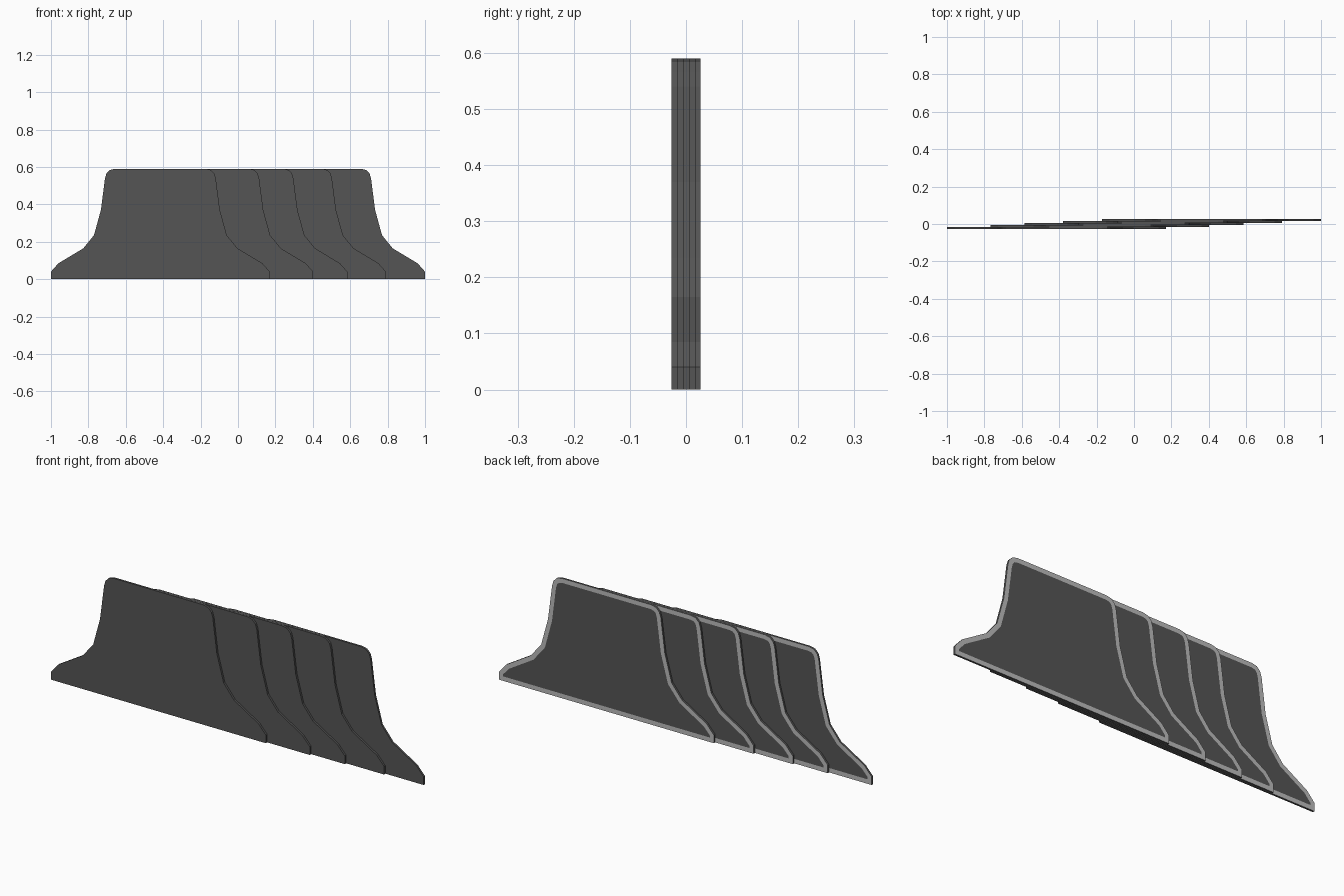
import bpy, bmesh

if "Cube" in bpy.data.objects:
    bpy.data.objects.remove(bpy.data.objects["Cube"])

def material(name, value):
    m = bpy.data.materials.new(name)
    m.diffuse_color = (value, value, value, 1)
    m.use_nodes = True
    m.node_tree.nodes["Principled BSDF"].inputs["Base Color"].default_value = m.diffuse_color
    return m

dark = material("dark_grey", 0.09)
light = material("light_grey", 0.5)

# Right half of the flared plate outline (x, z), bottom to top
HALF = [(0.585, 0), (0.585, 0.04), (0.545, 0.085), (0.412, 0.165), (0.355, 0.235),
        (0.318, 0.37), (0.296, 0.54), (0.288, 0.566), (0.27, 0.584), (0.243, 0.59)]
OUTLINE = HALF + [(-x, z) for x, z in reversed(HALF)]

PITCH = 0.0106      # spacing of the plates in depth
THICK = 0.0100      # plate thickness
RIM = 0.022         # width of the light border on the back

def plate(name, cx, cy):
    bm = bmesh.new()
    front = bm.faces.new([bm.verts.new((x, -THICK / 2, z)) for x, z in OUTLINE])
    # extrude the outline to depth
    ext = bmesh.ops.extrude_face_region(bm, geom=[front], use_keep_orig=True)
    moved = [g for g in ext["geom"] if isinstance(g, bmesh.types.BMVert)]
    bmesh.ops.translate(bm, verts=moved, vec=(0, THICK, 0))
    bmesh.ops.recalc_face_normals(bm, faces=bm.faces)
    # light border inset into the back face
    bm.normal_update()
    back = [f for f in bm.faces if f.normal.y > 0.9]
    rim = bmesh.ops.inset_region(bm, faces=back, thickness=RIM, use_even_offset=True)
    for f in rim["faces"]:
        f.material_index = 1
    me = bpy.data.meshes.new(name)
    bm.to_mesh(me)
    bm.free()
    me.materials.append(dark)
    me.materials.append(light)
    ob = bpy.data.objects.new(name, me)
    ob.location = (cx, cy, 0)
    bpy.context.collection.objects.link(ob)

# Five staggered plates, front to back
for i, cx in enumerate((-0.415, -0.183, 0.0, 0.206, 0.415)):
    plate(f"plate_{i + 1}", cx, (i - 2) * PITCH)
